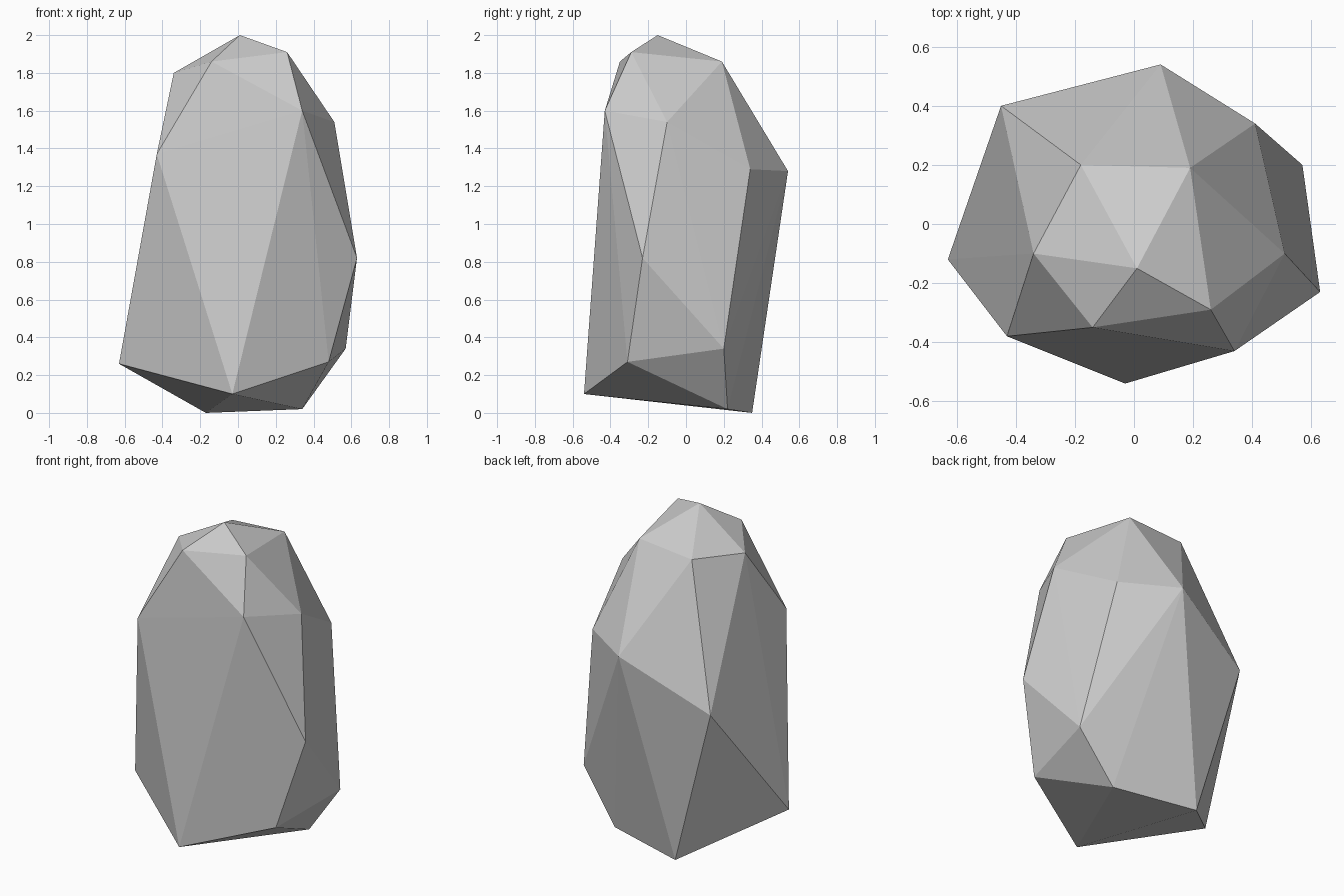
import bpy
import bmesh

# Remove the default cube only
default_cube = bpy.data.objects.get("Cube")
if default_cube is not None:
    bpy.data.objects.remove(default_cube, do_unlink=True)


def make_material(name, colour):
    material = bpy.data.materials.new(name)
    material.use_nodes = True
    material.diffuse_color = colour
    shader = next(n for n in material.node_tree.nodes if n.type == "BSDF_PRINCIPLED")
    shader.inputs["Base Color"].default_value = colour
    shader.inputs["Roughness"].default_value = 0.9
    return material


def make_faceted_stone(name, corner_groups, material):
    """Wrap a tight convex skin around the corner points of a stone."""
    mesh = bpy.data.meshes.new(name)
    bm = bmesh.new()
    for group in corner_groups:
        for corner in group:
            bm.verts.new(corner)
    hull = bmesh.ops.convex_hull(bm, input=list(bm.verts), use_existing_faces=False)
    # Drop any corner that ended up inside the skin
    loose = {g for g in hull["geom_interior"] + hull["geom_unused"]
             if isinstance(g, bmesh.types.BMVert)}
    bmesh.ops.delete(bm, geom=list(loose), context="VERTS")
    bmesh.ops.recalc_face_normals(bm, faces=list(bm.faces))
    for face in bm.faces:
        face.smooth = False
    bm.to_mesh(mesh)
    bm.free()
    mesh.materials.append(material)
    stone = bpy.data.objects.new(name, mesh)
    bpy.context.scene.collection.objects.link(stone)
    return stone


# Peak and the ring of corners around it
crown = [(.01, -.15, 2), (.19, .19, 1.86), (-.18, .2, 1.83),
         (-.34, -.1, 1.8), (-.14, -.35, 1.86), (.26, -.29, 1.91)]

# Shoulders and widest part
shoulders = [(.51, -.1, 1.54), (.41, .34, 1.29), (.09, .54, 1.28),
             (-.45, .4, 1), (-.43, -.38, 1.37), (.34, -.43, 1.6),
             (.63, -.23, .82)]

# Tapered underside
foot = [(-.63, -.12, .26), (-.03, -.54, .1), (.48, -.31, .27),
        (.57, .2, .34), (.34, .22, .02), (-.17, .35, 0)]

stone_grey = make_material("stone_grey", (.6, .6, .6, 1))
make_faceted_stone("standing_rock", [crown, shoulders, foot], stone_grey)
